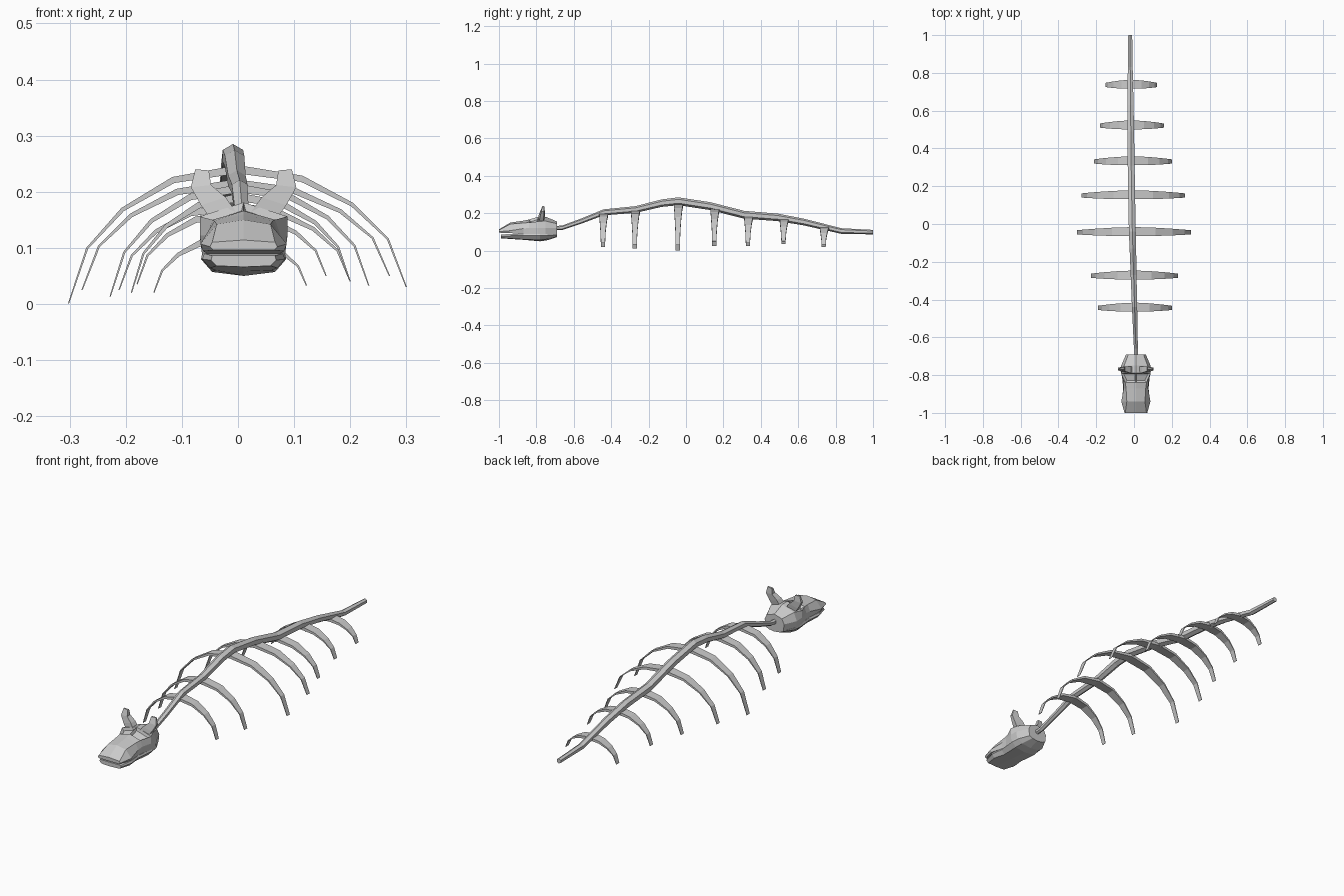
import bpy, bmesh, math
from mathutils import Vector

if "Cube" in bpy.data.objects:
    bpy.data.objects.remove(bpy.data.objects["Cube"])

bone = bpy.data.materials.new("bone_grey")
bone.use_nodes = True
GREY = (0.6, 0.6, 0.6, 1)
bone.diffuse_color = GREY
bone.node_tree.nodes["Principled BSDF"].inputs["Base Color"].default_value = GREY


def loft(name, rings, detail=None):
    """Skin a list of equal-sized point rings and cap both ends."""
    bm = bmesh.new()
    loops = [[bm.verts.new(p) for p in ring] for ring in rings]
    n = len(loops[0])
    for a, b in zip(loops, loops[1:]):
        for i in range(n):
            j = (i + 1) % n
            bm.faces.new((a[i], a[j], b[j], b[i]))
    bm.faces.new(loops[0])
    bm.faces.new(loops[-1])
    bmesh.ops.recalc_face_normals(bm, faces=bm.faces[:])
    if detail:
        detail(bm)
    mesh = bpy.data.meshes.new(name)
    bm.to_mesh(mesh)
    bm.free()
    mesh.materials.append(bone)
    obj = bpy.data.objects.new(name, mesh)
    bpy.context.collection.objects.link(obj)
    return obj


# Spine: six-sided tube, (x, y, z, radius)
spine = [(.01, -.72, .118, .011), (.01, -.66, .123, .012), (.007, -.56, .158, .014),
         (.003, -.44, .205, .016), (-.002, -.27, .220, .018), (-.006, -.13, .254, .020),
         (-.009, -.04, .264, .021), (-.012, .13, .238, .021), (-.015, .31, .192, .021),
         (-.017, .49, .178, .020), (-.018, .63, .153, .018), (-.02, .83, .105, .015),
         (-.02, 1, .099, .012)]
rings = []
for x, y, z, r in spine:
    rings.append([(x + r * math.sin(k * math.pi / 3), y, z + r * math.cos(k * math.pi / 3))
                  for k in range(6)])
loft("spine", rings)

# Ribs: flat tapering arches, (y, crest z, left tip x, z, right tip x, z)
ARC = [(1, 0), (.89, .41), (.68, .70), (.38, .92)]
ribs = [(-.44, .190, .20, .04, -.19, .02), (-.27, .206, .233, .033, -.228, .013),
        (-.04, .240, .30, .03, -.302, .001), (.155, .215, .27, .05, -.278, .025),
        (.335, .174, .20, .04, -.212, .025), (.525, .160, .157, .05, -.18, .035),
        (.74, .117, .122, .033, -.15, .02)]
for number, (y, top, lx, lz, rx, rz) in enumerate(ribs, 1):
    mid = (lx + rx) / 2
    path = [(mid + (rx - mid) * u, rz + (top - rz) * h, u) for u, h in ARC]
    path.append((mid, top, 0))
    path += [(mid + (lx - mid) * u, lz + (top - lz) * h, u) for u, h in reversed(ARC)]
    rings = []
    for i, (x, z, u) in enumerate(path):
        a, b = path[max(i - 1, 0)], path[min(i + 1, len(path) - 1)]
        d = Vector((b[0] - a[0], b[1] - a[1])).normalized()
        t = .0075 - .0065 * u ** 1.3
        w = .024 - .013 * u ** 1.8
        yc = y - .004 * u
        nx, nz = -d.y * t, d.x * t
        rings.append([(x + nx, yc - w, z + nz), (x + nx, yc + w, z + nz),
                      (x - nx, yc + w, z - nz), (x - nx, yc - w, z - nz)])
    loft(f"rib_{number}", rings)

# Head: skull and lower jaw, each section (y, three half-widths, three heights, centre height)
HX = .01


def head_ring(y, widths, heights, centre):
    side = list(zip(widths, heights))
    right = [(HX - w, y, z) for w, z in side]
    left = [(HX + w, y, z) for w, z in reversed(side)]
    return right + [(HX, y, centre)] + left


def eye_sockets(bm):
    """Sink the two panels beside the forehead ridge."""
    panels = [f for f in bm.faces if f.normal.z > .6
              and -.835 < f.calc_center_median().y < -.80
              and .01 < abs(f.calc_center_median().x - HX) < .045]
    bmesh.ops.inset_individual(bm, faces=panels, thickness=.011, depth=-.012)


skull = [(-1, (.054, .060, .056), (.096, .102, .110), .114),
         (-.94, (.072, .077, .048), (.094, .107, .142), .150),
         (-.87, (.062, .065, .052), (.088, .118, .148), .160),
         (-.84, (.064, .066, .056), (.088, .122, .150), .166),
         (-.79, (.074, .078, .078), (.088, .122, .156), .181),
         (-.75, (.074, .078, .062), (.088, .120, .158), .181),
         (-.69, (.048, .052, .040), (.088, .120, .144), .156)]
loft("skull", [head_ring(*s) for s in skull], eye_sockets)

# The jaw meets the skull behind the open mouth
jaw = [(-.99, (.056, .058, .048), (.086, .078, .068), .066),
       (-.93, (.070, .074, .060), (.090, .080, .064), .062),
       (-.87, (.062, .067, .050), (.089, .080, .060), .058),
       (-.78, (.074, .076, .056), (.089, .080, .057), .050),
       (-.74, (.072, .072, .050), (.089, .080, .062), .056),
       (-.69, (.048, .046, .030), (.089, .084, .076), .072)]
loft("lower_jaw", [head_ring(*s) for s in jaw])

# Horns: flat-faced, sweeping outward then up, (outer x, z, inner x, z, half-depth)
horn = [(.056, .148, .012, .162, .019), (.076, .176, .032, .190, .017),
        (.094, .208, .058, .212, .012), (.086, .240, .062, .238, .005)]
for side, name in ((1, "left_horn"), (-1, "right_horn")):
    rings = []
    for i, (ox, oz, ix, iz, d) in enumerate(horn):
        y = -.775 + .004 * i
        rings.append([(HX + side * ox, y - d * .6, oz), (HX + side * ix, y - d, iz),
                      (HX + side * ix, y + d, iz), (HX + side * ox, y + d * .6, oz)])
    loft(name, rings)
